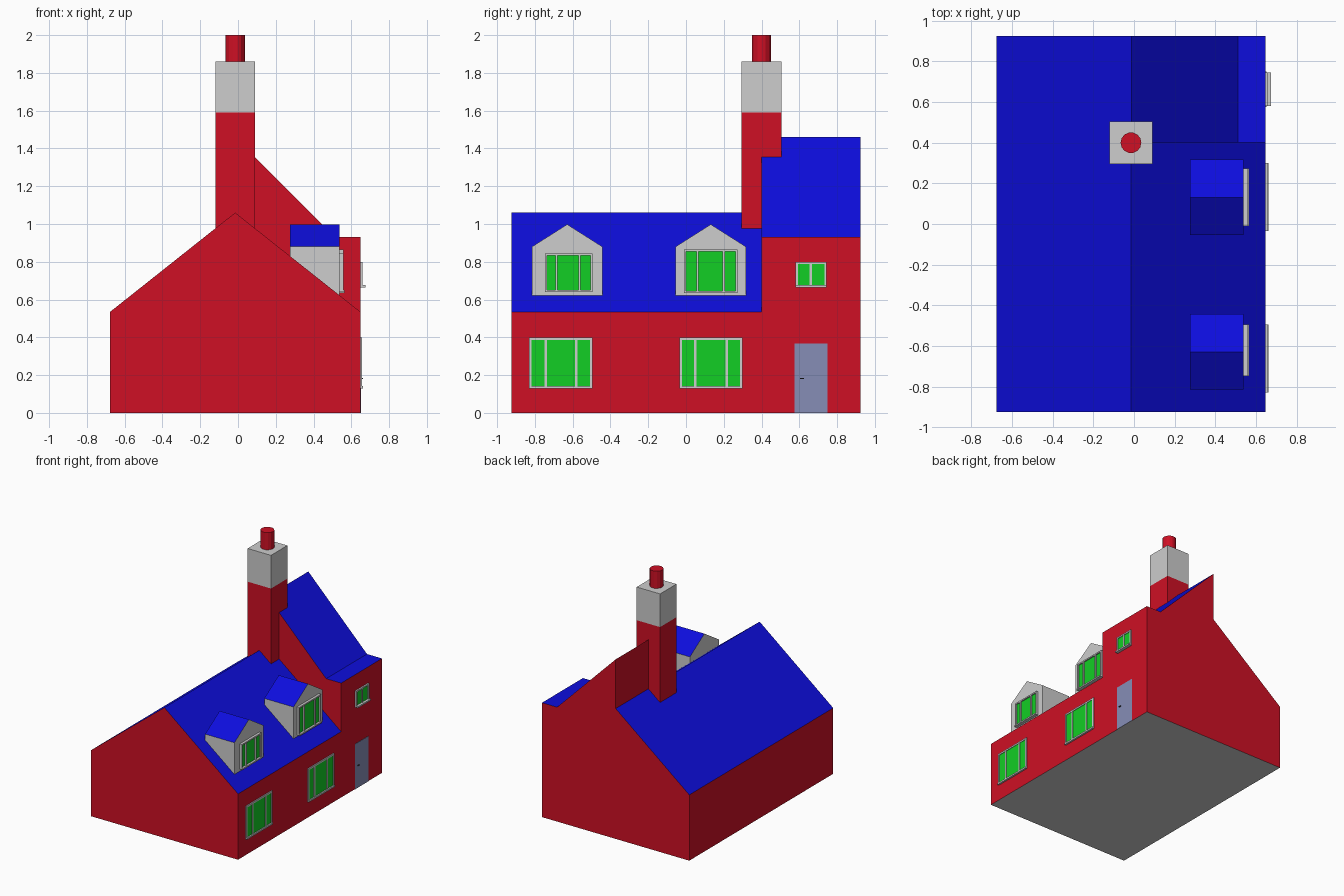
import bpy, bmesh, math

if "Cube" in bpy.data.objects:
    bpy.data.objects.remove(bpy.data.objects["Cube"])

def mat(name, rgb):
    m = bpy.data.materials.new(name)
    m.diffuse_color = (*rgb, 1)
    m.use_nodes = True
    m.node_tree.nodes["Principled BSDF"].inputs["Base Color"].default_value = m.diffuse_color
    return m

RED = mat("brick red", (0.62, 0.005, 0.018))
BLUE = mat("roof blue", (0.004, 0.004, 0.72))
GREY = mat("pale grey", (0.61, 0.61, 0.61))
GREEN = mat("glass green", (0.006, 0.62, 0.018))
DOOR = mat("door slate blue", (0.24, 0.27, 0.47))
DARK = mat("handle dark", (0.05, 0.05, 0.06))

L, R, RIDGE = -0.677, 0.648, -0.015      # left wall, right wall, ridge in x
Y0, YS, Y1 = -0.925, 0.40, 0.925         # front, step to tall part, back
EAVE, TOP, TALL, FLAT = 0.535, 1.06, 1.46, 0.93


def make(name, faces, mats, rule=None):
    """Mesh from a list of corner loops; rule picks the material per face."""
    bm = bmesh.new()
    for f in faces:
        bm.faces.new([bm.verts.new(p) for p in f])
    bmesh.ops.remove_doubles(bm, verts=bm.verts, dist=1e-5)
    bmesh.ops.recalc_face_normals(bm, faces=bm.faces)
    bm.normal_update()
    if rule:
        for f in bm.faces:
            f.material_index = rule(f.normal)
    me = bpy.data.meshes.new(name)
    bm.to_mesh(me)
    bm.free()
    ob = bpy.data.objects.new(name, me)
    for m in mats:
        me.materials.append(m)
    bpy.context.collection.objects.link(ob)
    return ob


def box(name, x, y, z, m):
    c = [[(a, b, d) for a, b in ((x[0], y[0]), (x[1], y[0]), (x[1], y[1]), (x[0], y[1]))] for d in z]
    sides = [[c[0][i], c[0][(i + 1) % 4], c[1][(i + 1) % 4], c[1][i]] for i in range(4)]
    return make(name, sides + c, [m])


def cap(pts, y):
    return [(x, y, z) for x, z in pts]


def sweep(pts, a, b):
    """Open strip of quads between two y positions."""
    return [[(p[0], a, p[1]), (q[0], a, q[1]), (q[0], b, q[1]), (p[0], b, p[1])]
            for p, q in zip(pts, pts[1:])]


# House shell: low gabled part and tall half-gabled part, one closed skin
low = [(L, 0), (L, EAVE), (RIDGE, TOP), (R, EAVE), (R, 0)]
tall = [(L, 0), (L, EAVE), (RIDGE, TOP), (RIDGE, TALL), (0.513, FLAT), (R, FLAT), (R, 0)]
step = [(RIDGE, TOP), (RIDGE, TALL), (0.513, FLAT), (R, FLAT), (R, EAVE)]
make("house", [cap(low, Y0), cap(tall, Y1), cap(step, YS)]
     + sweep(low + low[:1], Y0, YS) + sweep(tall + tall[:1], YS, Y1),
     [RED, BLUE, GREY], lambda n: 1 if n.z > 0.3 else 2 if n.z < -0.5 else 0)

# Chimney stack, cap and pot
cx, cy, h = RIDGE, 0.40, 0.105
box("chimney_stack", (cx - h, cx + h), (cy - h, cy + h), (0.95, 1.59), RED)
box("chimney_cap", (cx - h, cx + h), (cy - h, cy + h), (1.59, 1.86), GREY)
N = 14
ring = [(cx + 0.051 * math.cos(math.tau * i / N), cy + 0.051 * math.sin(math.tau * i / N)) for i in range(N)]
rings = [[(x, y, z) for x, y in ring] for z in (1.85, 2.0)]
make("chimney_pot", rings + [[rings[0][i], rings[0][(i + 1) % N], rings[1][(i + 1) % N], rings[1][i]]
                             for i in range(N)], [RED])


def window(name, x, y, z, splits, depth, sill, w):
    """Frame bars, green panes and a sill on a wall facing +x."""
    bars = [(y[0], y[0] + w), (y[1] - w, y[1])] + [(s - w / 2, s + w / 2) for s in splits]
    for i, b in enumerate(bars):
        box(f"{name}_upright_{i}", (x, x + depth), b, z, GREY)
    box(name + "_head", (x, x + depth), y, (z[1] - w, z[1]), GREY)
    box(name + "_sill", (x, x + sill), y, (z[0], z[0] + w), GREY)
    box(name + "_glass", (x, x + depth * 0.5), (y[0] + w / 2, y[1] - w / 2),
        (z[0] + w / 2, z[1] - w / 2), GREEN)


# Dormers, their undersides lying on the roof slope
XF, XB = 0.538, 0.275
for name, ya, yb in (("front_dormer", -0.815, -0.443), ("rear_dormer", -0.055, 0.317)):
    ym = (ya + yb) / 2
    def end(x, zb):
        return [(x, ya, zb), (x, ya, 0.88), (x, ym, 0.998), (x, yb, 0.88), (x, yb, zb)]
    f, b = end(XF, 0.62), end(XB, 0.829)
    make(name, [f, b] + [[f[i], f[(i + 1) % 5], b[(i + 1) % 5], b[i]] for i in range(5)],
         [GREY, BLUE], lambda n: 1 if n.z > 0.3 else 0)

window("front_dormer_window", XF, (-0.747, -0.495), (0.64, 0.845), (-0.685, -0.563), 0.02, 0.027, 0.011)
window("rear_dormer_window", XF, (-0.01, 0.272), (0.635, 0.865), (0.06, 0.2), 0.02, 0.027, 0.011)

# Ground floor windows and small upper window
window("front_window", R, (-0.83, -0.495), (0.13, 0.40), (-0.743, -0.58), 0.009, 0.015, 0.013)
window("rear_window", R, (-0.035, 0.30), (0.13, 0.40), (0.048, 0.215), 0.009, 0.015, 0.013)
window("upper_window", R, (0.58, 0.745), (0.665, 0.80), (0.66,), 0.012, 0.026, 0.012)

# Door with handle
box("door", (R - 0.004, R + 0.003), (0.575, 0.75), (0.0, 0.367), DOOR)
box("door_handle", (R, R + 0.013), (0.603, 0.624), (0.18, 0.186), DARK)
